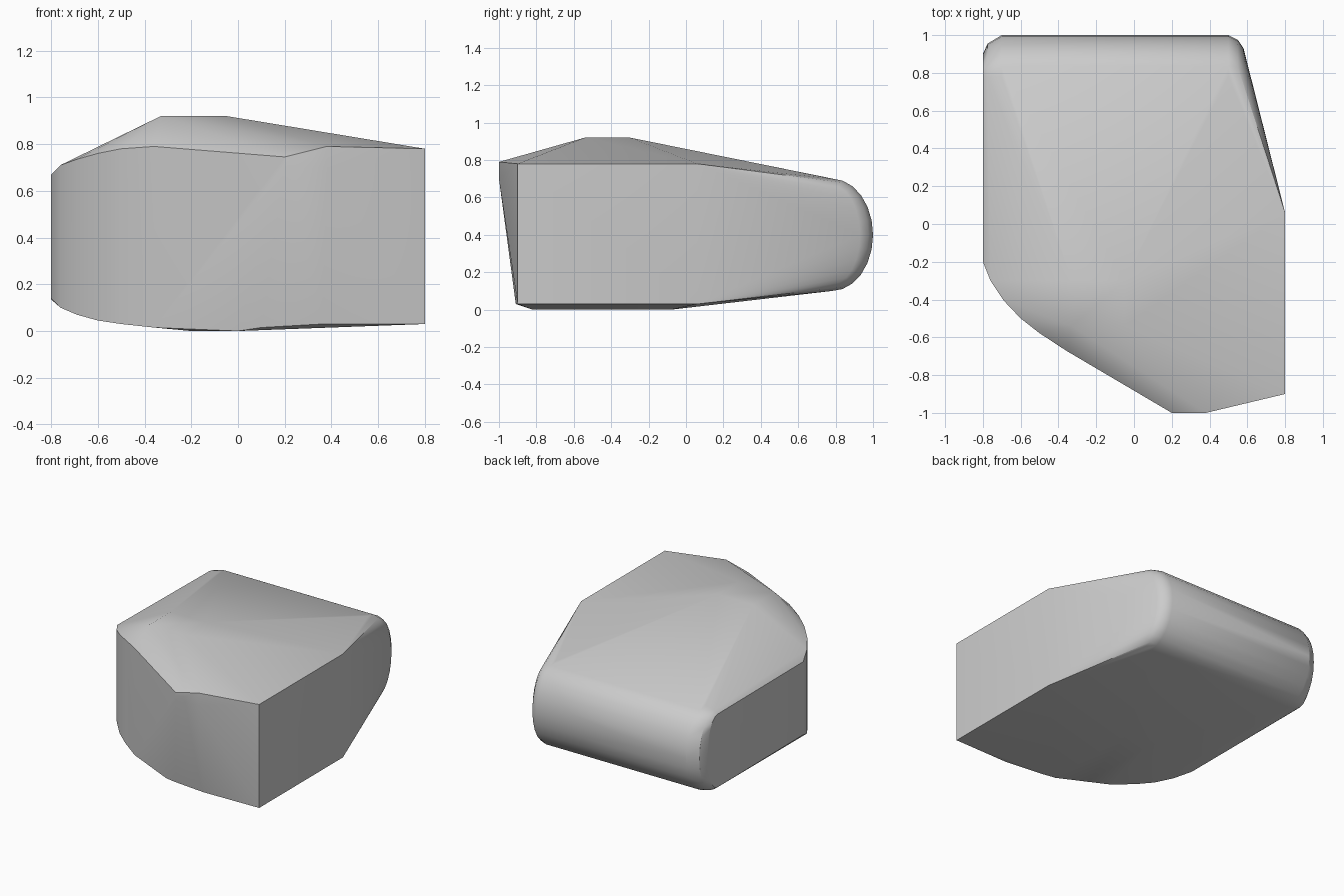
import bpy, bmesh, math

cube = bpy.data.objects.get("Cube")
if cube:
    bpy.data.objects.remove(cube, do_unlink=True)

mat = bpy.data.materials.new("plain_grey")
mat.use_nodes = True
GREY = (0.6, 0.6, 0.6, 1)
mat.diffuse_color = GREY
mat.node_tree.nodes["Principled BSDF"].inputs["Base Color"].default_value = GREY

points = []


def wall(x, y, low, high):
    """Upright edge of the body's side."""
    points.extend([(x, y, low), (x, y, high)])


def rear_section(x, depth, half_height, steps=12):
    """Half-oval section of the rounded rear end."""
    for i in range(steps + 1):
        a = math.pi * (i / steps - 0.5)
        points.append((x, 0.78 + depth * math.cos(a), 0.4 + half_height * math.sin(a)))


# Rounded rear bar with softened ends
for x, depth, half_height in [(-0.8, 0.12, 0.265), (-0.775, 0.175, 0.285), (-0.7, 0.22, 0.3),
                              (0.5, 0.22, 0.3), (0.55, 0.195, 0.29), (0.58, 0.15, 0.265)]:
    rear_section(x, depth, half_height)

# Curved left-hand wall as seen from the front
for edge in [(-0.8, -0.2, 0.14, 0.67), (-0.76, -0.3, 0.10, 0.71), (-0.69, -0.405, 0.07, 0.735),
             (-0.6, -0.5, 0.045, 0.76), (-0.5, -0.578, 0.03, 0.78), (-0.36, -0.67, 0.015, 0.79)]:
    wall(*edge)

# Straight wall on the opposite side
for y in (-0.9, 0.06):
    wall(0.8, y, 0.03, 0.78)

# Overhanging nose and its lower edge
points += [(0.2, -1, 0.7), (0.2, -1, 0.745), (0.38, -1, 0.7), (0.38, -1, 0.79),
           (0.36, -0.91, 0.03), (0.1, -0.86, 0.015)]

# Small roof plateau
points += [(x, y, 0.92) for x in (-0.33, -0.05) for y in (-0.54, -0.3)]

# Shallow underside
points += [(-0.2, -0.72, 0.0), (0.0, -0.82, 0.0), (-0.2, -0.08, 0.0), (0.0, -0.08, 0.0)]

# Wrap the sections in one closed skin
bm = bmesh.new()
for p in points:
    bm.verts.new(p)
hull = bmesh.ops.convex_hull(bm, input=bm.verts[:])
loose = {g for g in hull["geom_interior"] + hull["geom_unused"] if isinstance(g, bmesh.types.BMVert)}
bmesh.ops.delete(bm, geom=list(loose), context="VERTS")
bmesh.ops.dissolve_limit(bm, angle_limit=math.radians(0.5), verts=bm.verts[:], edges=bm.edges[:])
bmesh.ops.recalc_face_normals(bm, faces=bm.faces[:])
mesh = bpy.data.meshes.new("body")
bm.to_mesh(mesh)
bm.free()
mesh.materials.append(mat)

body = bpy.data.objects.new("body", mesh)
bpy.context.collection.objects.link(body)
bpy.ops.object.select_all(action="DESELECT")
body.select_set(True)
bpy.context.view_layer.objects.active = body
bpy.ops.object.shade_smooth_by_angle(angle=math.radians(30))
